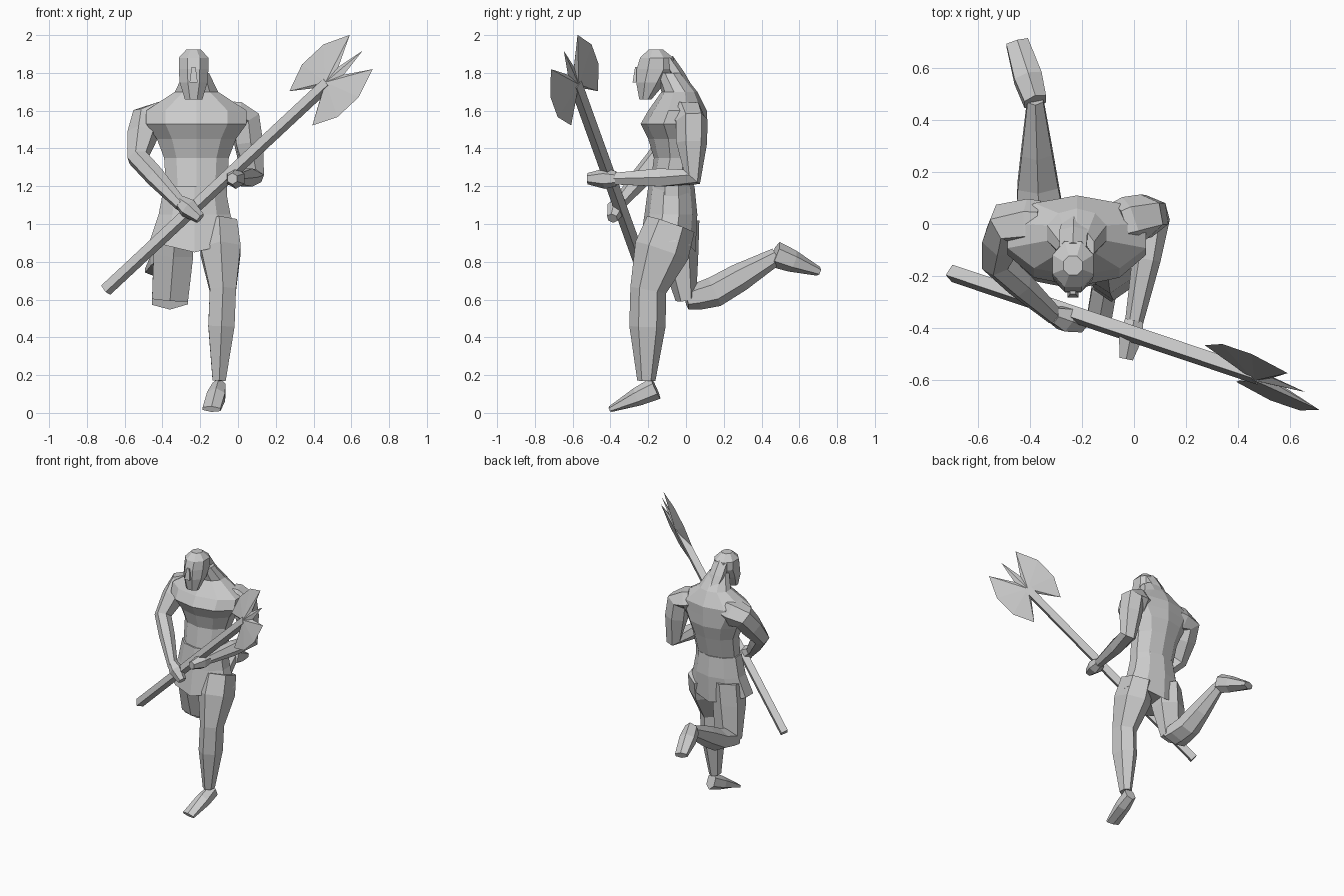
import bpy, bmesh, math
from mathutils import Vector

cube = bpy.data.objects.get("Cube")
if cube:
    bpy.data.objects.remove(cube, do_unlink=True)

# One plain clay colour for the whole figure
clay = bpy.data.materials.new("clay_grey")
clay.use_nodes = True
clay.diffuse_color = (0.6, 0.6, 0.6, 1)
clay.node_tree.nodes["Principled BSDF"].inputs["Base Color"].default_value = clay.diffuse_color


def finish(bm, name):
    """Turn a bmesh into a flat shaded object."""
    bmesh.ops.recalc_face_normals(bm, faces=bm.faces[:])
    mesh = bpy.data.meshes.new(name)
    bm.to_mesh(mesh)
    bm.free()
    mesh.materials.append(clay)
    obj = bpy.data.objects.new(name, mesh)
    bpy.context.collection.objects.link(obj)


def oval(centre, u, v, sides):
    """Points around a centre, with the half axes u and v."""
    angles = [math.tau * (k + 0.5) / sides for k in range(sides)]
    return [centre + u * math.cos(a) + v * math.sin(a) for a in angles]


def skin(name, outlines):
    """Join successive outlines with quads and close both ends."""
    bm = bmesh.new()
    rings = [[bm.verts.new(point) for point in outline] for outline in outlines]
    for low, high in zip(rings, rings[1:]):
        for k in range(len(low)):
            bm.faces.new((low[k - 1], low[k], high[k], high[k - 1]))
    bm.faces.new(rings[0])
    bm.faces.new(rings[-1])
    finish(bm, name)


def body(name, middle, rows, sides=10, hem=0):
    """Stack level ovals, each given as height, half width, front and back.
    The hem rule lifts the sides of the lowest oval."""
    outlines = []
    for height, width, front, back in rows:
        centre = Vector((middle, (front + back) / 2, height))
        across = Vector((width, 0, 0))
        depth = Vector((0, (back - front) / 2, 0))
        outlines.append(oval(centre, across, depth, sides))
    for point in outlines[0]:
        point.z += hem * abs(point.x - middle) / rows[0][1]
    skin(name, outlines)


def limb(name, joints, bulge=1.0, depth=(1, 1), sides=6):
    """Follow joints (x, y, z, radius), with a muscle bulge on every bone.
    Depth is the thickness to width ratio at the two ends."""
    stations = []
    for a, b in zip(joints, joints[1:]):
        start, end = Vector(a), Vector(b)
        muscle = start.lerp(end, 0.4)
        muscle.w *= bulge
        stations += [start, muscle]
    stations.append(Vector(joints[-1]))
    last = len(stations) - 1
    outlines = []
    u = Vector((1, 0, 0))
    for i, station in enumerate(stations):
        ahead, behind = stations[min(i + 1, last)], stations[max(i - 1, 0)]
        tangent = (ahead - behind).xyz.normalized()
        u = (u - tangent * u.dot(tangent)).normalized()
        ratio = depth[0] + (depth[1] - depth[0]) * i / last
        v = tangent.cross(u) * station.w * ratio
        outlines.append(oval(station.xyz, u * station.w, v, sides))
    skin(name, outlines)


# Torso, from the hips through the chest and sloping shoulders to the neck
body("torso", -0.22, [
    (1, .17, -.2, .05),
    (1.2, .17, -.19, .04),
    (1.35, .18, -.17, .08),
    (1.45, .22, -.2, .11),
    (1.53, .28, -.24, .11),
    (1.6, .28, -.2, .11),
    (1.7, .12, -.13, .06),
    (1.8, .07, -.16, -.02),
])

# Skirt flaring to a hem that is higher at the hips
body("skirt", -0.23, [
    (.85, .25, -.25, .05),
    (1.05, .2, -.22, .06),
    (1.2, .17, -.2, .045),
], hem=0.06)

# Head with a squared beard, a wedge nose and hair down the neck
body("head", -0.235, [
    (1.66, .05, -.25, -.18),
    (1.75, .08, -.27, -.1),
    (1.82, .085, -.27, -.05),
    (1.88, .085, -.25, -.06),
    (1.925, .04, -.2, -.12),
], sides=8)
body("nose", -0.235, [
    (1.75, .03, -.29, -.24),
    (1.83, .015, -.275, -.24),
], sides=4)
limb("hair", [(-.235, -.1, 1.87, .06), (-.23, .05, 1.65, .04)], bulge=1.2, depth=(.6, .6))

# Right arm reaches across the body to the lower grip
limb("right_arm", [
    (-.36, 0, 1.57, .09),
    (-.49, 0, 1.55, .085),
    (-.53, -.15, 1.35, .06),
    (-.3, -.36, 1.1, .035),
], bulge=1.1)
limb("right_hand", [(-.31, -.35, 1.12, .035), (-.2, -.39, 1.03, .03)], bulge=1.6)

# Left arm is bent square, with the forearm forward to the upper grip
limb("left_arm", [
    (-.05, 0, 1.57, .09),
    (.04, .03, 1.55, .085),
    (.08, .03, 1.25, .06),
    (0, -.38, 1.24, .035),
], bulge=1.1)
limb("left_hand", [(0, -.37, 1.24, .04), (-.03, -.52, 1.24, .03)], bulge=1.5)

# Left leg carries the weight on its toes
limb("left_leg", [
    (-.1, -.08, 1, .11),
    (-.08, -.2, .65, .08),
    (-.1, -.21, .17, .04),
], bulge=1.25, depth=(1.2, 1.2))
limb("left_foot", [(-.1, -.16, .13, .04), (-.14, -.4, .02, .055)], bulge=1.2, depth=(1.5, .3))

# Right leg kicks back behind the body
limb("right_thigh", [(-.33, -.06, 1, .11), (-.36, 0, .6, .11)], bulge=1.1, depth=(1.2, .5))
limb("right_shin", [
    (-.36, 0, .6, .11),
    (-.37, .15, .64, .09),
    (-.38, .48, .83, .035),
], depth=(.5, 1.3))
limb("right_foot", [(-.38, .47, .84, .05), (-.45, .7, .75, .05)], bulge=1.25, depth=(1.4, .5))

# Axe frame: along the shaft, across the blades, and through their thickness
butt = Vector((-.7, -.19, .65))
hub = Vector((.475, -.585, 1.745))
axis = (hub - butt).normalized()
across = Vector((2, 3, -1)).cross(axis).normalized()
normal = axis.cross(across)

# Square shaft
grip = 0.035
skin("axe_shaft", [oval(end, across * grip, normal * grip, 4) for end in (butt, hub)])

# Double axe head: one blade edge mirrored about the shaft, with a top spike
blade = [(-.07, .03), (-.2, .13), (-.06, .2), (.1, .2), (.25, .13), (.1, .03)]
outline = blade + [(.26, 0)] + [(along, -out) for along, out in reversed(blade)]
bm = bmesh.new()
rim = [bm.verts.new(hub + axis * along + across * out) for along, out in outline]
for face in (normal, -normal):
    centre = bm.verts.new(hub + face * 0.022)
    for k in range(len(rim)):
        bm.faces.new((rim[k - 1], rim[k], centre))
finish(bm, "axe_head")
